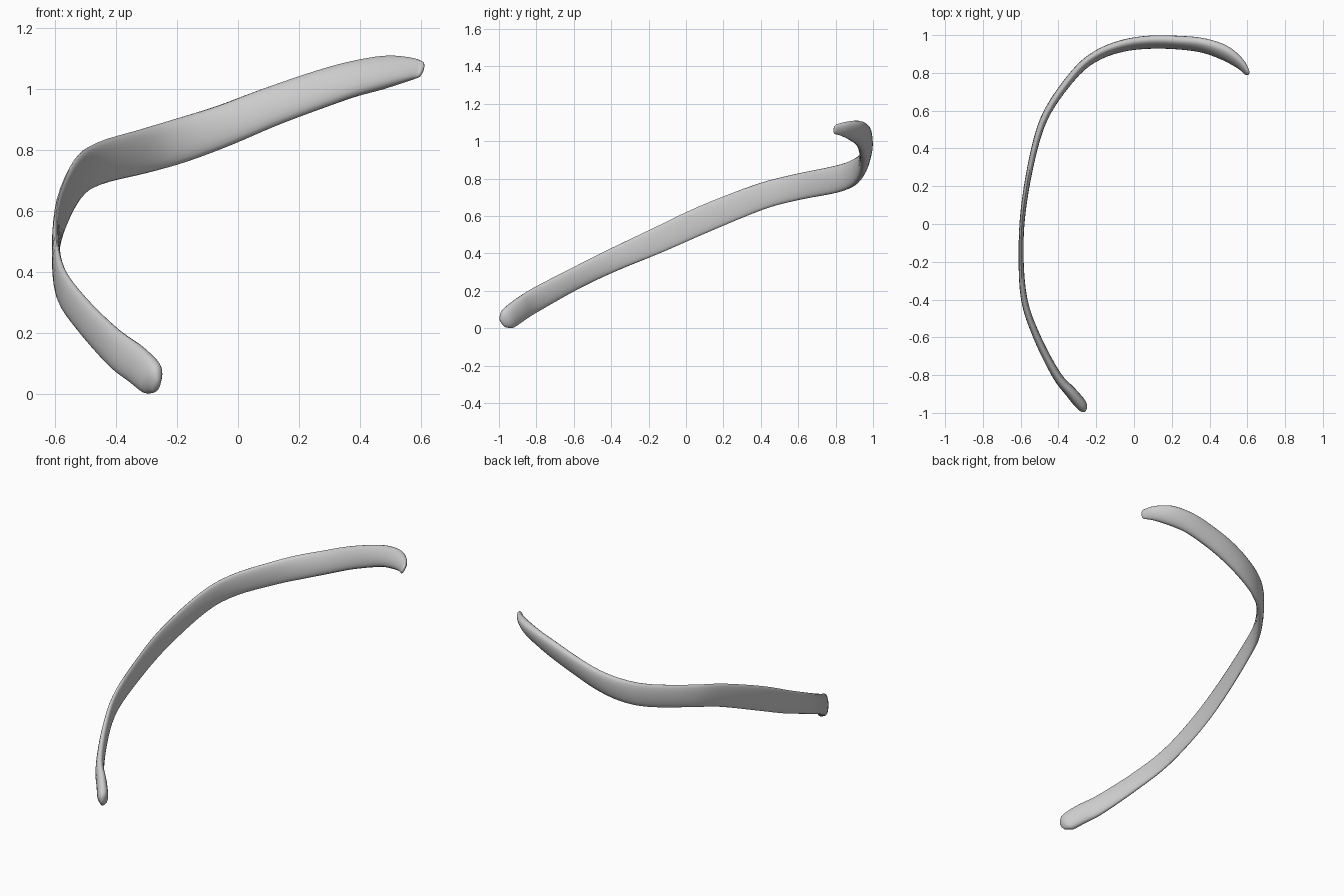
import bpy, bmesh, math
from mathutils import Vector

if "Cube" in bpy.data.objects:
    bpy.data.objects.remove(bpy.data.objects["Cube"])

# Stations along the bone: x, y, z, band width, thickness, lean of the top edge outward
STATIONS = [
    (-.272, -.972, .043, .08, .04, 0),
    (-.285, -.95, .061, .118, .062, 0),
    (-.335, -.89, .106, .128, .06, 0),
    (-.41, -.80, .163, .128, .048, 0),
    (-.513, -.60, .271, .118, .04, 0),
    (-.581, -.40, .369, .122, .034, 0),
    (-.598, -.15, .48, .137, .026, 0),
    (-.583, .10, .594, .146, .028, 0),
    (-.527, .40, .713, .14, .034, 0),
    (-.455, .60, .765, .14, .04, 0),
    (-.31, .80, .805, .145, .046, .05),
    (-.19, .895, .84, .145, .052, .12),
    (-.05, .945, .888, .138, .057, .2),
    (.10, .963, .948, .134, .06, .27),
    (.25, .959, 1.002, .13, .062, .3),
    (.37, .944, 1.04, .125, .064, .4),
    (.48, .906, 1.064, .117, .064, .5),
    (.56, .85, 1.073, .085, .045, .5),
    (.599, .80, 1.073, .055, .022, .4),
]
STEPS, SIDES = 4, 20


def spline(a, b, c, d, t):
    """Smooth blend from b to c, applied to every station value."""
    return [.5 * (2*q + (r - p)*t + (2*p - 5*q + 4*r - s)*t*t
                  + (3*q - p - 3*r + s)*t**3) for p, q, r, s in zip(a, b, c, d)]


padded = [STATIONS[0]] + STATIONS + [STATIONS[-1]]
path = [spline(*padded[i:i + 4], k / STEPS)
        for i in range(len(STATIONS) - 1) for k in range(STEPS)]
path.append(list(STATIONS[-1]))

# Sweep a flattened oval along the path
bm = bmesh.new()
rings = []
up = Vector((0, 0, 1))
for i, (x, y, z, width, thick, lean) in enumerate(path):
    before, after = path[max(i - 1, 0)], path[min(i + 1, len(path) - 1)]
    tangent = (Vector(after[:3]) - Vector(before[:3])).normalized()
    outward = up.cross(tangent).normalized()
    wide = up + outward * lean
    wide = (wide - tangent * wide.dot(tangent)).normalized()
    flat = wide.cross(tangent).normalized()
    ring = []
    for s in range(SIDES):
        a = 2 * math.pi * s / SIDES
        c, d = math.cos(a), math.sin(a)
        across = math.copysign(abs(d) ** .85, d) * thick / 2
        ring.append(bm.verts.new(Vector((x, y, z)) + wide * c * width / 2 + flat * across))
    rings.append(ring)
for r0, r1 in zip(rings, rings[1:]):
    for s in range(SIDES):
        n = (s + 1) % SIDES
        bm.faces.new((r0[s], r0[n], r1[n], r1[s]))

# Domed ends
for ring, inner, bulge in ((rings[0], rings[1], .018), (rings[-1], rings[-2], .012)):
    mid = sum((v.co for v in ring), Vector()) / SIDES
    back = sum((v.co for v in inner), Vector()) / SIDES
    axis = (mid - back).normalized()
    dome = [bm.verts.new(mid + (v.co - mid) * .65 + axis * bulge * .7) for v in ring]
    tip = bm.verts.new(mid + axis * bulge)
    for s in range(SIDES):
        n = (s + 1) % SIDES
        bm.faces.new((ring[s], ring[n], dome[n], dome[s]))
        bm.faces.new((dome[s], dome[n], tip))
bmesh.ops.recalc_face_normals(bm, faces=bm.faces)

# Rest on the floor
low = min(v.co.z for v in bm.verts)
bmesh.ops.translate(bm, verts=bm.verts, vec=(0, 0, -low))

mesh = bpy.data.meshes.new("rib_bone")
bm.to_mesh(mesh)
bm.free()
bone = bpy.data.objects.new("rib_bone", mesh)
bpy.context.collection.objects.link(bone)

# Plain grey bone
grey = bpy.data.materials.new("light_grey")
grey.use_nodes = True
colour = (.6, .6, .6, 1)
grey.diffuse_color = colour
grey.node_tree.nodes["Principled BSDF"].inputs["Base Color"].default_value = colour
mesh.materials.append(grey)

for o in bpy.context.selected_objects:
    o.select_set(False)
bone.select_set(True)
bpy.context.view_layer.objects.active = bone
bpy.ops.object.shade_smooth_by_angle(angle=math.radians(60))
